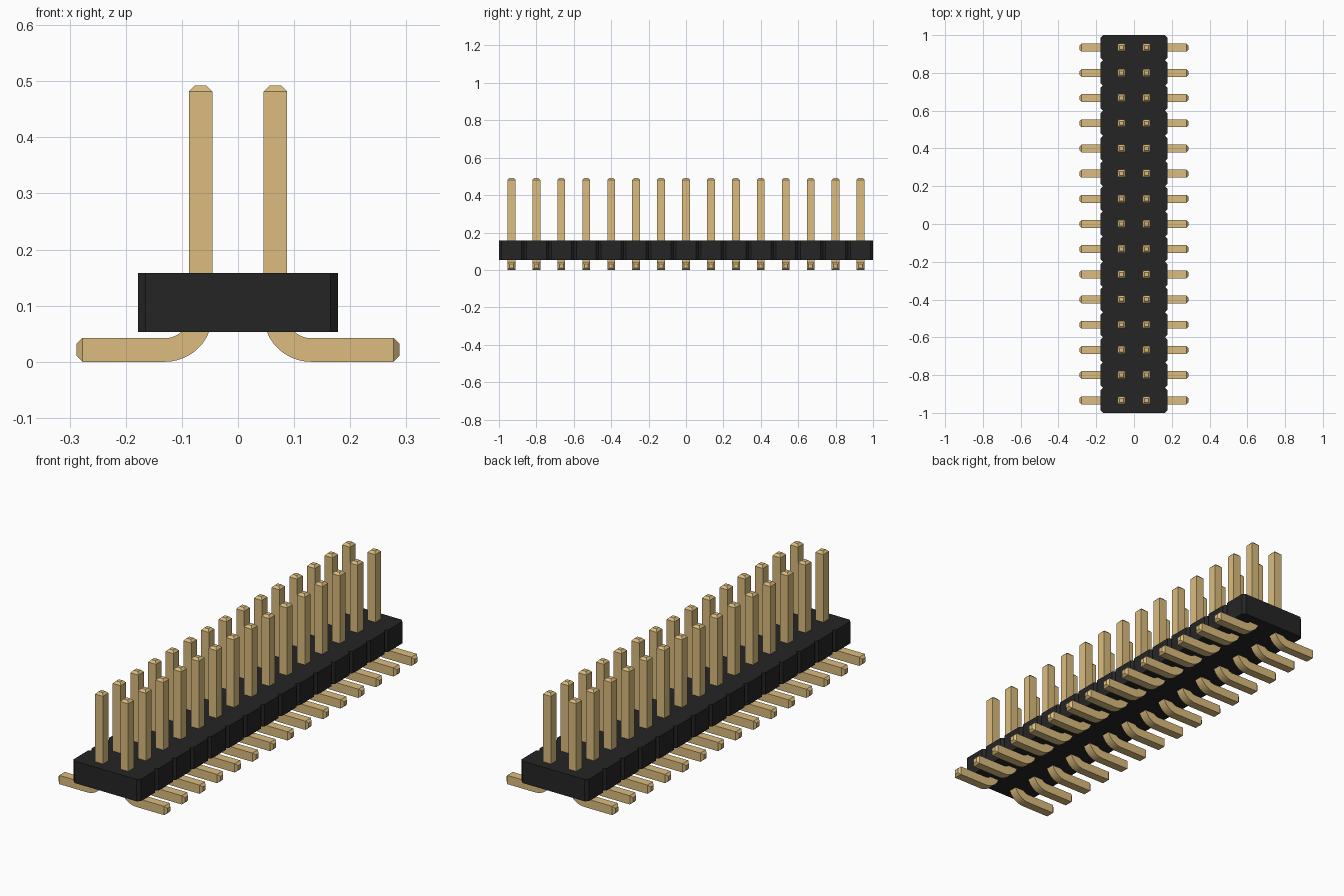
import bpy, bmesh, math

cube = bpy.data.objects.get("Cube")
if cube:
    bpy.data.objects.remove(cube, do_unlink=True)

ROWS = 15
PITCH = 2 / ROWS
PIN = 0.042            # pin thickness
TIP = PIN / 4          # chamfer on pin ends
BODY_X, BODY_BOTTOM, BODY_TOP = 0.178, 0.053, 0.158
NOTCH = PITCH / 10


def material(name, color):
    m = bpy.data.materials.new(name)
    m.use_nodes = True
    m.diffuse_color = (*color, 1)
    m.node_tree.nodes["Principled BSDF"].inputs["Base Color"].default_value = (*color, 1)
    return m


def finish(name, bm, mat):
    bmesh.ops.recalc_face_normals(bm, faces=bm.faces)
    mesh = bpy.data.meshes.new(name)
    bm.to_mesh(mesh)
    bm.free()
    mesh.materials.append(mat)
    obj = bpy.data.objects.new(name, mesh)
    bpy.context.collection.objects.link(obj)
    return obj


black = material("black plastic", (0.0194, 0.0187, 0.0187))
gold = material("gold metal", (0.708, 0.504, 0.210))

# Housing: outline notched at every pitch, extruded upward
side = []
for i in range(ROWS):
    y0, y1 = -1 + i * PITCH, -1 + (i + 1) * PITCH
    side += [(BODY_X - NOTCH, y0), (BODY_X, y0 + NOTCH), (BODY_X, y1 - NOTCH)]
side.append((BODY_X - NOTCH, 1))
outline = side + [(-x, y) for x, y in reversed(side)]
bm = bmesh.new()
base = bm.faces.new([bm.verts.new((x, y, BODY_BOTTOM)) for x, y in outline])
grown = bmesh.ops.extrude_face_region(bm, geom=[base], use_keep_orig=True)
top = [v for v in grown["geom"] if isinstance(v, bmesh.types.BMVert)]
bmesh.ops.translate(bm, verts=top, vec=(0, 0, BODY_TOP - BODY_BOTTOM))
finish("housing", bm, black)

# Pin path: (x, z, angle across the pin, thickness factor)
PIN_X, PIN_TOP, FOOT_X = PITCH / 2, 0.492, 0.288
RADIUS = 1.5 * PIN
path = [(PIN_X, PIN_TOP, 0, 0.5), (PIN_X, PIN_TOP - TIP, 0, 1)]
for k in range(13):
    a = math.pi / 2 * k / 12
    path.append((PIN_X + RADIUS * (1 - math.cos(a)),
                 PIN / 2 + RADIUS * (1 - math.sin(a)), a, 1))
path += [(FOOT_X - TIP, PIN / 2, math.pi / 2, 1), (FOOT_X, PIN / 2, math.pi / 2, 0.5)]


def bent_pin(name, sign, y):
    bm = bmesh.new()
    rings = []
    for x, z, a, size in path:
        h = PIN / 2 * size
        rings.append([bm.verts.new((sign * (x + u * h * math.cos(a)), y + v * h,
                                    z + u * h * math.sin(a)))
                      for u, v in ((-1, -1), (1, -1), (1, 1), (-1, 1))])
    for r, s in zip(rings, rings[1:]):
        for j in range(4):
            k = (j + 1) % 4
            bm.faces.new((r[j], r[k], s[k], s[j]))
    bm.faces.new(rings[0])
    bm.faces.new(rings[-1])
    return finish(name, bm, gold)


bpy.ops.object.select_all(action='DESELECT')
for label, sign in (("left", 1), ("right", -1)):
    for i in range(ROWS):
        pin = bent_pin(f"{label}_pin_{i + 1}", sign, -1 + (i + 0.5) * PITCH)
        pin.select_set(True)
        bpy.context.view_layer.objects.active = pin

# Smooth only the bend, keep pin edges crisp
bpy.ops.object.shade_smooth_by_angle(angle=math.radians(30))
